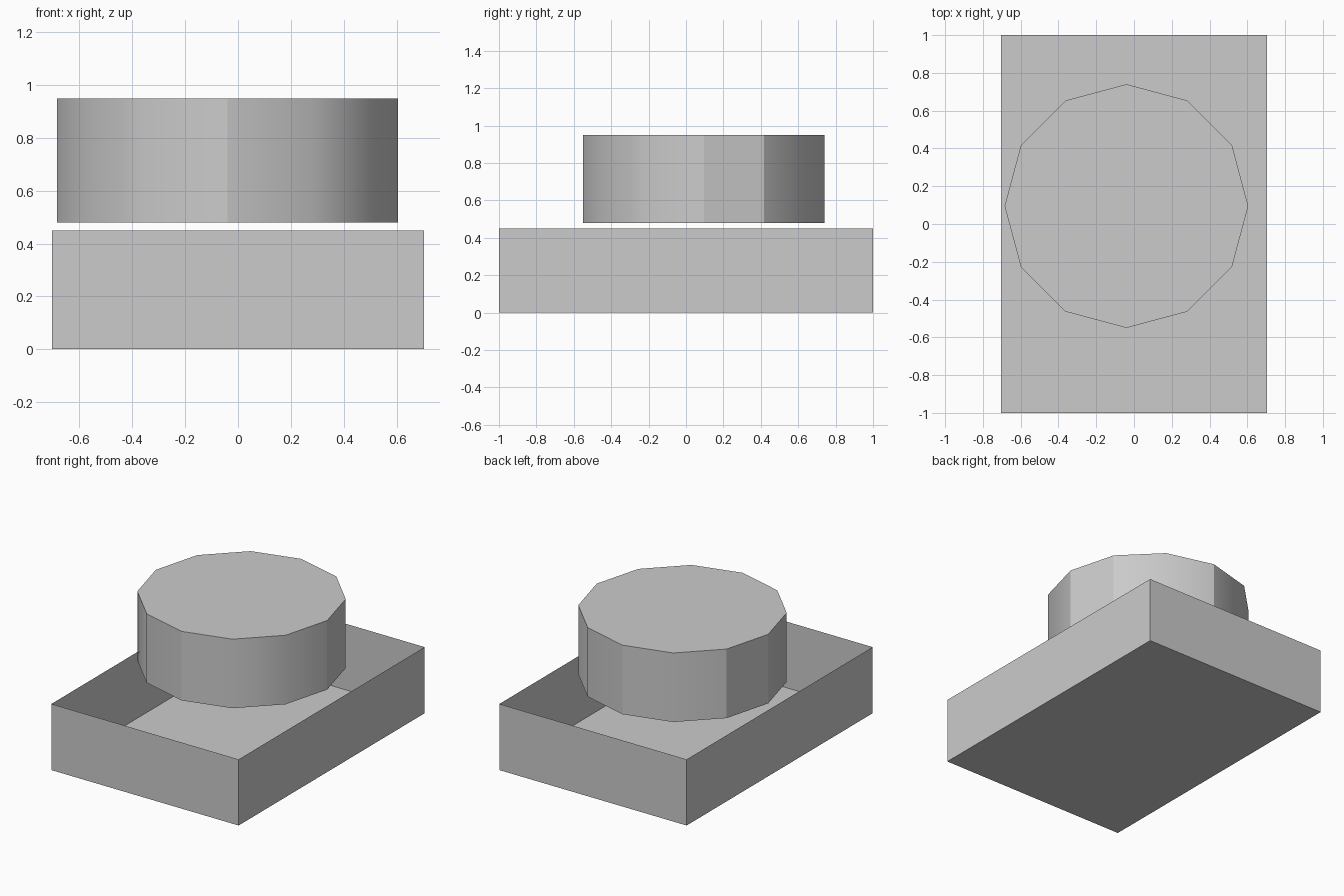
import bpy, bmesh
from math import radians, degrees, atan2
from mathutils import Matrix, Vector

cube = bpy.data.objects.get("Cube")
if cube:
    bpy.data.objects.remove(cube, do_unlink=True)

# One plain grey for everything
grey = bpy.data.materials.new("light_grey")
grey.use_nodes = True
grey.diffuse_color = (0.6, 0.6, 0.6, 1)
grey.node_tree.nodes["Principled BSDF"].inputs["Base Color"].default_value = (0.6, 0.6, 0.6, 1)


def finish(name, bm):
    mesh = bpy.data.meshes.new(name)
    bm.to_mesh(mesh)
    bm.free()
    mesh.materials.append(grey)
    obj = bpy.data.objects.new(name, mesh)
    bpy.context.collection.objects.link(obj)
    return obj


# Open tray with thin sheet walls and floor
size = Vector((1.41, 2.0, 0.45))
bm = bmesh.new()
bmesh.ops.create_cube(bm, size=1)
bmesh.ops.scale(bm, vec=size, verts=bm.verts)
bmesh.ops.translate(bm, vec=(0, 0, size.z / 2), verts=bm.verts)
lid = [f for f in bm.faces if f.normal.z > 0.5]
bmesh.ops.delete(bm, geom=lid, context='FACES_ONLY')
finish("open_tray", bm)

# Twelve-sided drum floating just above the tray
RADIUS, BOTTOM, TOP = 0.645, 0.48, 0.95
SHARP_CORNERS = {0, 30, 90, 150, 180, 270}
bm = bmesh.new()
rim = [bm.verts.new(Matrix.Rotation(radians(a), 3, 'Z') @ Vector((RADIUS, 0, BOTTOM)))
       for a in range(0, 360, 30)]
base = bm.faces.new(rim)
extruded = bmesh.ops.extrude_face_region(bm, geom=[base], use_keep_orig=True)
moved = [g for g in extruded["geom"] if isinstance(g, bmesh.types.BMVert)]
bmesh.ops.translate(bm, vec=(0, 0, TOP - BOTTOM), verts=moved)
bmesh.ops.recalc_face_normals(bm, faces=bm.faces)

# Smooth sides, broken at the rims and at the chosen corners
for face in bm.faces:
    face.smooth = abs(face.normal.z) < 0.5
for edge in bm.edges:
    a, b = (v.co for v in edge.verts)
    upright = abs(a.z - b.z) > 0.1
    corner = round(degrees(atan2(a.y, a.x))) % 360
    edge.smooth = upright and corner not in SHARP_CORNERS
drum = finish("drum", bm)
drum.location = (-0.04, 0.095, 0)
